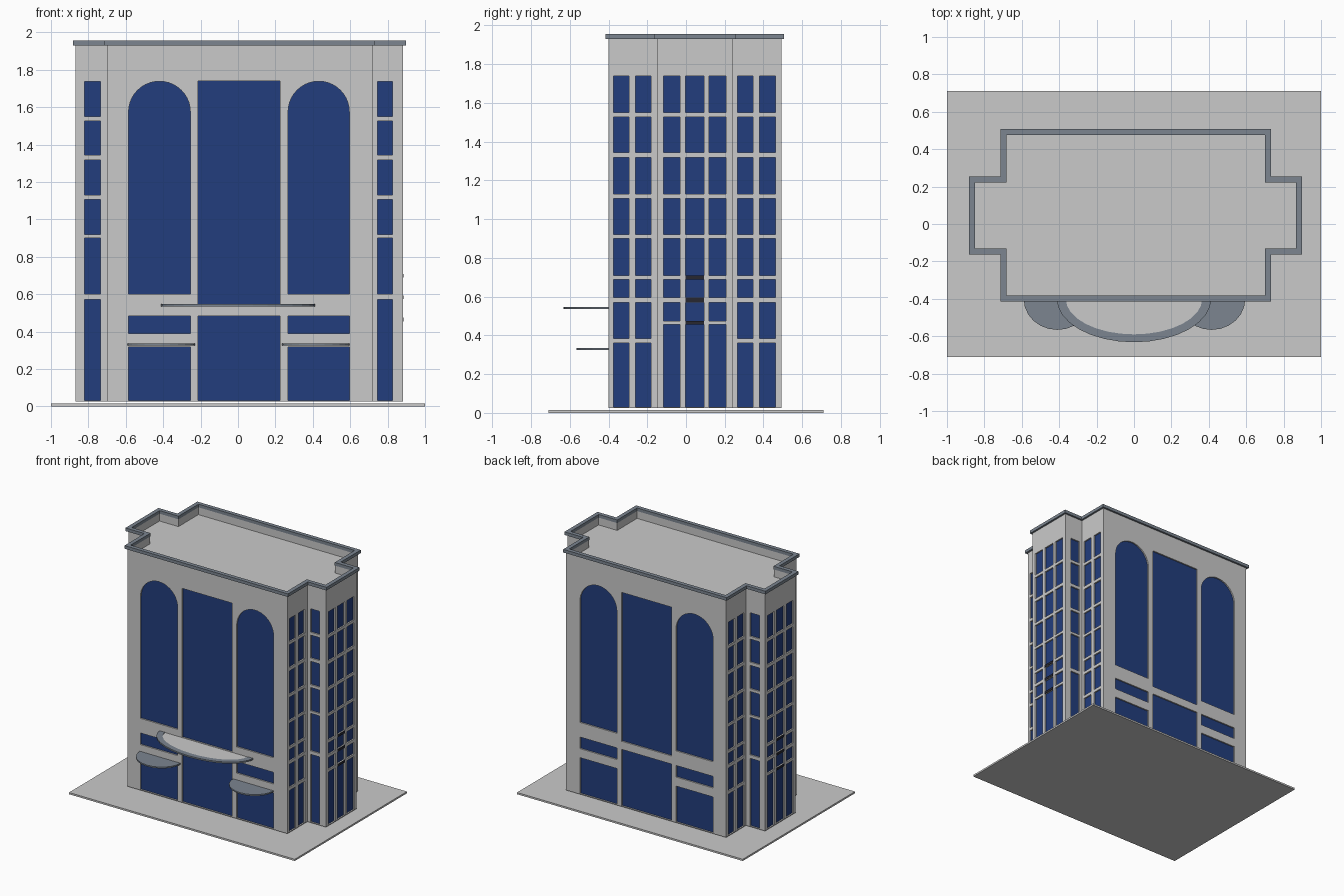
import bpy, bmesh, math

if "Cube" in bpy.data.objects:
    bpy.data.objects.remove(bpy.data.objects["Cube"])


def material(name, rgb):
    m = bpy.data.materials.new(name)
    m.diffuse_color = (*rgb, 1)
    m.use_nodes = True
    m.node_tree.nodes["Principled BSDF"].inputs["Base Color"].default_value = m.diffuse_color
    return m


STONE = material("pale_stone", (0.59, 0.59, 0.59))
TRIM = material("slate_trim", (0.20, 0.235, 0.28))
GLASS = material("blue_glass", (0.016, 0.047, 0.205))
DARK = material("dark_bar", (0.02, 0.02, 0.03))


def loft(bm, a, b):
    """Closed solid between two matching point loops."""
    va, vb = [bm.verts.new(p) for p in a], [bm.verts.new(p) for p in b]
    bm.faces.new(va)
    bm.faces.new(vb[::-1])
    for i in range(len(va)):
        j = (i + 1) % len(va)
        bm.faces.new((va[j], va[i], vb[i], vb[j]))


def finish(bm, name, mat):
    bmesh.ops.recalc_face_normals(bm, faces=bm.faces)
    me = bpy.data.meshes.new(name)
    bm.to_mesh(me)
    bm.free()
    me.materials.append(mat)
    ob = bpy.data.objects.new(name, me)
    bpy.context.collection.objects.link(ob)
    return ob


def slab(name, outline, z0, z1, mat):
    bm = bmesh.new()
    loft(bm, [(x, y, z0) for x, y in outline], [(x, y, z1) for x, y in outline])
    return finish(bm, name, mat)


def ring(name, outer, inner, z0, z1, mat):
    bm = bmesh.new()
    loops = [[bm.verts.new((x, y, z)) for x, y in o]
             for o, z in ((outer, z0), (outer, z1), (inner, z1), (inner, z0))]
    n = len(outer)
    for k in range(4):
        a, b = loops[k], loops[(k + 1) % 4]
        for i in range(n):
            j = (i + 1) % n
            bm.faces.new((a[i], a[j], b[j], b[i]))
    return finish(bm, name, mat)


# Building footprint: main block plus a shallow wing on each side
MX0, MX1, MY0, MY1 = -0.70, 0.718, -0.40, 0.492
WX0, WX1, WY0, WY1 = -0.868, 0.883, -0.148, 0.24


def footprint(o):
    x0, x1, y0, y1 = MX0 - o, MX1 + o, MY0 - o, MY1 + o
    a0, a1, b0, b1 = WX0 - o, WX1 + o, WY0 - o, WY1 + o
    return [(x0, y0), (x1, y0), (x1, b0), (a1, b0), (a1, b1), (x1, b1),
            (x1, y1), (x0, y1), (x0, b1), (a0, b1), (a0, b0), (x0, b0)]


# Window outlines per facade: (axis, plane, inward sign, outline)
DEPTH = 0.015
windows = []


def rect(u0, u1, z0, z1):
    return [(u0, z0), (u1, z0), (u1, z1), (u0, z1)]


def arch(u0, u1, z0, spring, top, n=20):
    c, r = (u0 + u1) / 2, (u1 - u0) / 2
    return [(u0, z0), (u1, z0)] + [
        (c + r * math.cos(math.pi * i / n), spring + (top - spring) * math.sin(math.pi * i / n))
        for i in range(n + 1)]


# Front and back: arched bays, tall centre bay, ground floor
for plane, s in ((MY0, 1), (MY1, -1)):
    for u0, u1 in ((-0.585, -0.255), (0.268, 0.595)):
        for o in (arch(u0, u1, 0.60, 1.575, 1.738), rect(u0, u1, 0.39, 0.483), rect(u0, u1, 0.03, 0.318)):
            windows.append(("y", plane, s, o))
    for z0, z1 in ((0.548, 1.74), (0.03, 0.483)):
        windows.append(("y", plane, s, rect(-0.215, 0.225, z0, z1)))

UPPER = [(1.55, 1.738), (1.343, 1.527), (1.13, 1.317), (0.92, 1.107)]
# Narrow windows on the front and back of the wings
for plane, s in ((WY0, 1), (WY1, -1)):
    for u0, u1 in ((-0.82, -0.735), (0.745, 0.826)):
        for z0, z1 in UPPER + [(0.60, 0.90), (0.03, 0.572)]:
            windows.append(("y", plane, s, rect(u0, u1, z0, z1)))

# Side windows
MID = UPPER + [(0.71, 0.90), (0.595, 0.688)]
for main, wing, s in ((MX0, WX0, 1), (MX1, WX1, -1)):
    for u0, u1 in ((-0.375, -0.295), (-0.26, -0.18), (0.265, 0.345), (0.38, 0.462)):
        for z0, z1 in MID + [(0.385, 0.57), (0.03, 0.36)]:
            windows.append(("x", main, s, rect(u0, u1, z0, z1)))
    for u0, u1 in ((-0.117, -0.03), (-0.003, 0.092), (0.12, 0.207)):
        for z0, z1 in MID + [(0.475, 0.57), (0.03, 0.455)]:
            windows.append(("x", wing, s, rect(u0, u1, z0, z1)))


def window_solids(name, d0, d1, mat):
    bm = bmesh.new()
    for axis, plane, s, o in windows:
        def at(d):
            p = plane + s * d
            return [(u, p, z) if axis == "y" else (p, u, z) for u, z in o]
        loft(bm, at(d0), at(d1))
    return finish(bm, name, mat)


# Walls with window recesses and sunken roof
walls = slab("walls", footprint(0), 0.025, 1.93, STONE)
cutters = [window_solids("window_cutter", -0.02, DEPTH, STONE),
           slab("roof_cutter", footprint(-0.015), 1.87, 2.0, STONE)]
bpy.context.view_layer.objects.active = walls
for c in cutters:
    c.hide_render = True
    mod = walls.modifiers.new(c.name, "BOOLEAN")
    mod.operation, mod.solver, mod.object = "DIFFERENCE", "EXACT", c
    bpy.ops.object.modifier_apply(modifier=mod.name)
    bpy.data.objects.remove(c)

# Glass panes at the back of each recess
window_solids("window_glass", DEPTH - 0.004, DEPTH, GLASS)

# Dark floor bars in the middle column of each wing
bm = bmesh.new()
for x, s in ((WX0, -1), (WX1, 1)):
    for z in (0.465, 0.583, 0.699):
        loft(bm, [(x, u, v) for u, v in rect(-0.003, 0.092, z - 0.01, z + 0.01)],
             [(x + s * 0.002, u, v) for u, v in rect(-0.003, 0.092, z - 0.01, z + 0.01)])
finish(bm, "wing_floor_bars", DARK)

# Cornice and ground slab
ring("cornice", footprint(0.015), footprint(-0.017), 1.93, 1.955, TRIM)
slab("ground_slab", [(-1, -0.71), (1, -0.71), (1, 0.71), (-1, 0.71)], 0, 0.014, STONE)


# Entrance canopies
def half_ellipse(cx, rx, ry, n=16):
    return [(cx - rx * math.cos(math.pi * i / n), MY0 - ry * math.sin(math.pi * i / n))
            for i in range(n + 1)]


rim, deck = half_ellipse(0, 0.413, 0.232), half_ellipse(0, 0.365, 0.19)
slab("main_canopy_rim", rim + deck[::-1], 0.535, 0.547, TRIM)
slab("main_canopy_deck", deck, 0.536, 0.545, STONE)
for side, cx in (("left", -0.41), ("right", 0.415)):
    slab(side + "_canopy", half_ellipse(cx, 0.18, 0.166, 12), 0.325, 0.336, TRIM)
